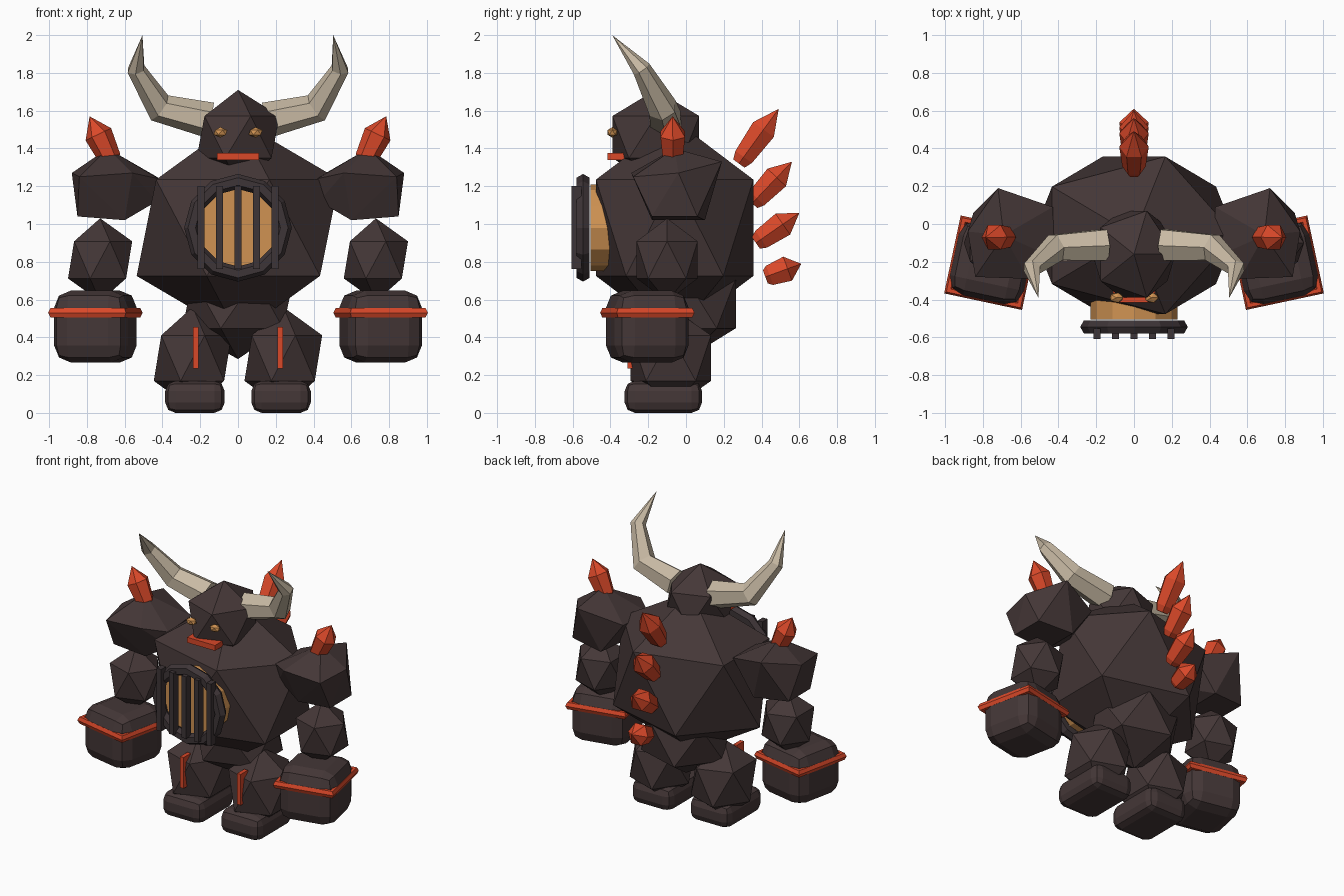
import bpy, bmesh, math
from mathutils import Vector, Matrix

old = bpy.data.objects.get("Cube")
if old:
    bpy.data.objects.remove(old, do_unlink=True)


def material(name, *rgb):
    m = bpy.data.materials.new(name)
    m.use_nodes = True
    m.diffuse_color = (*rgb, 1)
    m.node_tree.nodes["Principled BSDF"].inputs["Base Color"].default_value = (*rgb, 1)
    return m


STONE = material("dark stone", 0.058, 0.038, 0.038)
IRON = material("dark iron", 0.048, 0.035, 0.038)
RED = material("ember red", 0.70, 0.065, 0.022)
AMBER = material("amber glow", 0.63, 0.29, 0.085)
HORN = material("bone", 0.58, 0.49, 0.37)


def finish(name, bm, mat):
    bmesh.ops.recalc_face_normals(bm, faces=bm.faces[:])
    mesh = bpy.data.meshes.new(name)
    bm.to_mesh(mesh)
    bm.free()
    mesh.materials.append(mat)
    obj = bpy.data.objects.new(name, mesh)
    bpy.context.collection.objects.link(obj)
    return obj


def rock(name, center, radii, mat=STONE):
    """Stretched icosahedron boulder."""
    bm = bmesh.new()
    bmesh.ops.create_icosphere(bm, subdivisions=1, radius=1)
    bmesh.ops.scale(bm, vec=radii, verts=bm.verts[:])
    bmesh.ops.translate(bm, vec=center, verts=bm.verts[:])
    return finish(name, bm, mat)


def hull(name, points, mat=STONE):
    bm = bmesh.new()
    for p in points:
        bm.verts.new(p)
    result = bmesh.ops.convex_hull(bm, input=bm.verts[:])
    loose = [v for v in bm.verts if not v.link_faces]
    bmesh.ops.delete(bm, geom=loose, context='VERTS')
    return finish(name, bm, mat)


def box(name, center, size, mat, bevel=0, turn=0):
    bm = bmesh.new()
    bmesh.ops.create_cube(bm, size=1)
    bmesh.ops.scale(bm, vec=size, verts=bm.verts[:])
    if bevel:
        bmesh.ops.bevel(bm, geom=bm.edges[:], offset=bevel, segments=2,
                        profile=0.5, affect='EDGES')
    bmesh.ops.transform(bm, verts=bm.verts[:],
                        matrix=Matrix.Translation(center) @ Matrix.Rotation(turn, 4, 'Z'))
    return finish(name, bm, mat)


def loft(name, path, radii, sides, mat):
    """Tapered faceted tube along a path, capped at both ends."""
    bm = bmesh.new()
    path = [Vector(p) for p in path]
    rings = []
    axis = Vector((0, 0, 1))
    frame = Matrix.Identity(3)
    for i, (p, r) in enumerate(zip(path, radii)):
        ahead = path[min(i + 1, len(path) - 1)]
        behind = path[max(i - 1, 0)]
        tangent = (ahead - behind).normalized()
        frame = axis.rotation_difference(tangent).to_matrix() @ frame
        axis = tangent
        ring = []
        for k in range(sides):
            a = math.tau * k / sides
            ring.append(bm.verts.new(p + frame @ Vector((math.cos(a), math.sin(a), 0)) * r))
        rings.append(ring)
    for a, b in zip(rings, rings[1:]):
        for k in range(sides):
            n = (k + 1) % sides
            bm.faces.new((a[k], a[n], b[n], b[k]))
    bm.faces.new(rings[0])
    bm.faces.new(rings[-1])
    bmesh.ops.remove_doubles(bm, verts=bm.verts[:], dist=0.003)
    return finish(name, bm, mat)


def crystal(name, base, tip, r):
    base, tip = Vector(base), Vector(tip)
    path = [base.lerp(tip, t) for t in (0, 0.12, 0.62, 1)]
    return loft(name, path, (0.55 * r, 0.8 * r, r, 0.001), 6, RED)


def torus(name, center, major, minor, segments, sides, mat, rotation):
    bpy.ops.mesh.primitive_torus_add(major_radius=major, minor_radius=minor,
                                     major_segments=segments, minor_segments=sides,
                                     location=center, rotation=rotation)
    obj = bpy.context.object
    obj.name = name
    obj.data.materials.append(mat)
    return obj


# Trunk and head
rock("torso", (0, -0.06, 0.98), (0.6, 0.49, 0.57))
rock("pelvis", (0, 0, 0.58), (0.33, 0.31, 0.295))
rock("head", (0, -0.16, 1.46), (0.245, 0.27, 0.25))
box("mouth", (0, -0.37, 1.357), (0.22, 0.09, 0.038), RED)

# Belly furnace: glowing disc, iron rim and grate
loft("furnace_glow", [(0, -0.38, 0.98), (0, -0.505, 0.98)], (0.23, 0.23), 12, AMBER)
torus("furnace_rim", (0, -0.545, 0.98), 0.245, 0.04, 12, 6, IRON, (math.pi / 2, 0, 0))
for i in range(-2, 3):
    box(f"grate_bar_{i + 3}", (i * 0.098, -0.58, 0.982), (0.036, 0.055, 0.44), IRON)

# Shoulder boulder outline, shared by both sides
SHOULDER = [(0.69, -0.06, 1.4), (0.88, -0.04, 1.27), (0.84, -0.28, 1.25),
            (0.56, -0.29, 1.27), (0.43, 0.09, 1.25), (0.72, 0.19, 1.33),
            (0.43, -0.15, 1.12), (0.6, -0.18, 1.02), (0.85, -0.18, 1.04),
            (0.85, 0.06, 1.04), (0.6, 0.1, 1.02), (0.42, -0.18, 1.24)]

for side, s in (("left", 1), ("right", -1)):
    # Arm
    hull(f"{side}_shoulder", [(s * x, y, z) for x, y, z in SHOULDER])
    rock(f"{side}_forearm", (s * 0.73, -0.1, 0.81), (0.19, 0.19, 0.22))
    box(f"{side}_fist", (s * 0.755, -0.205, 0.457), (0.4, 0.4, 0.38), STONE, 0.09, s * 0.21)
    torus(f"{side}_wrist_band", (s * 0.755, -0.205, 0.53), 0.27, 0.028, 4, 6, RED,
          (0, 0, math.pi / 4 + s * 0.21))
    crystal(f"{side}_shoulder_crystal", (s * 0.665, -0.07, 1.32), (s * 0.785, -0.07, 1.57), 0.075)
    # Leg
    rock(f"{side}_thigh", (s * 0.24, -0.08, 0.29), (0.23, 0.25, 0.27))
    box(f"{side}_foot", (s * 0.228, -0.12, 0.085), (0.315, 0.41, 0.17), STONE, 0.055)
    box(f"{side}_thigh_stripe", (s * 0.224, -0.27, 0.345), (0.028, 0.08, 0.22), RED)
    # Face
    rock(f"{side}_eye", (s * 0.093, -0.39, 1.485), (0.04, 0.03, 0.028), AMBER)
    loft(f"{side}_horn",
         [(s * 0.15, -0.11, 1.55), (s * 0.415, -0.125, 1.615),
          (s * 0.54, -0.235, 1.82), (s * 0.505, -0.39, 2.0)],
         (0.095, 0.08, 0.05, 0.001), 6, HORN)

# Spine crystals, from the neck down
SPINE = [(0.28, 1.32, 0.49, 1.61), (0.35, 1.11, 0.56, 1.33),
         (0.37, 0.9, 0.6, 1.06), (0.42, 0.72, 0.61, 0.79)]
for i, (y0, z0, y1, z1) in enumerate(SPINE):
    crystal(f"spine_crystal_{i + 1}", (0, y0, z0), (0, y1, z1), 0.078)
